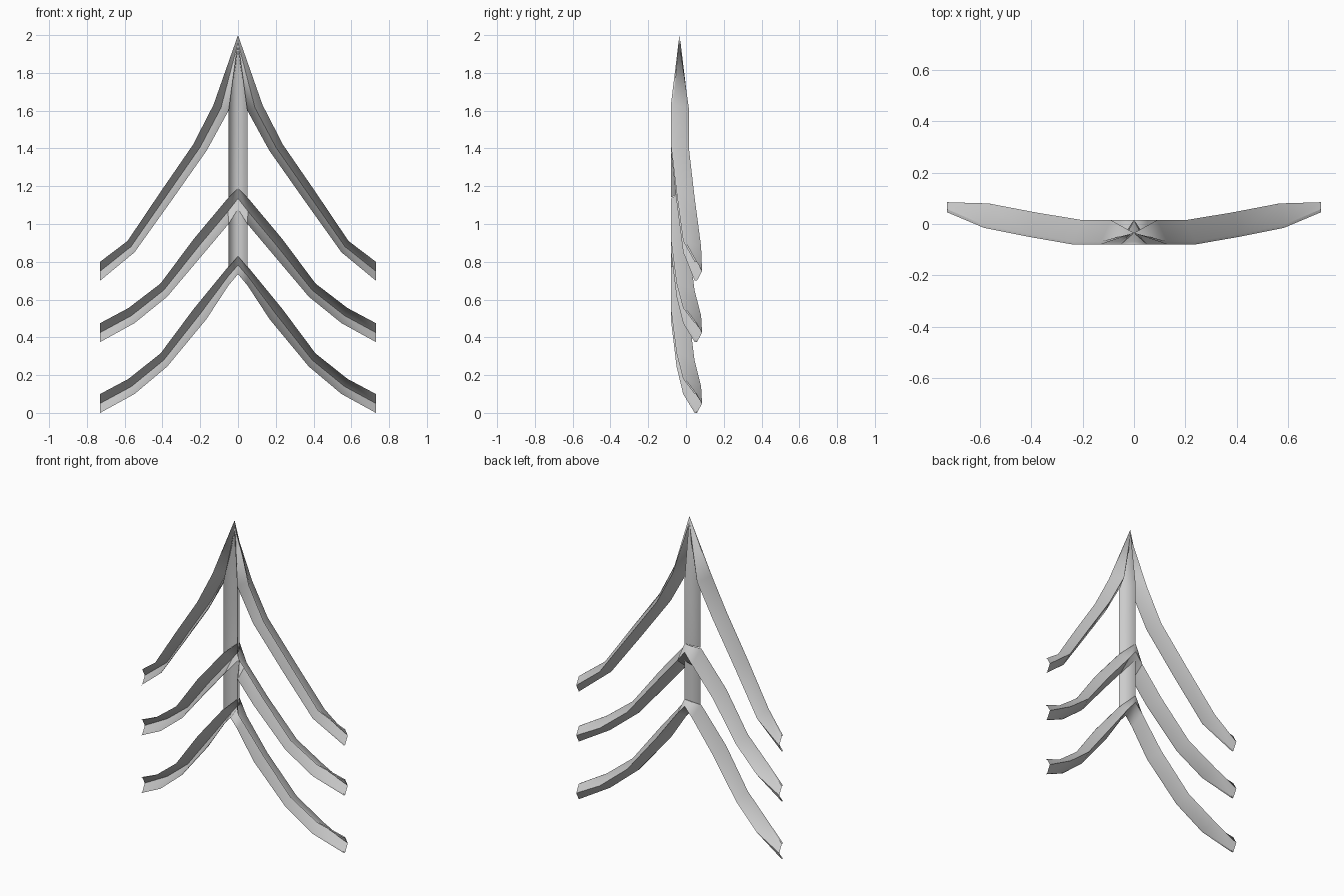
import bpy
import bmesh

cube = bpy.data.objects.get("Cube")
if cube:
    bpy.data.objects.remove(cube, do_unlink=True)

grey = bpy.data.materials.new("light_grey")
grey.use_nodes = True
colour = (0.6, 0.6, 0.6, 1)
grey.diffuse_color = colour
grey.node_tree.nodes["Principled BSDF"].inputs["Base Color"].default_value = colour


def folded_strip(name, rows):
    """Sheet through rows of section points; mirrored in x."""
    bm = bmesh.new()
    grid = [[bm.verts.new(p) for p in row] for row in rows]
    for a, b in zip(grid, grid[1:]):
        for i in range(len(a) - 1):
            bm.faces.new((a[i], a[i + 1], b[i + 1], b[i]))
    bmesh.ops.remove_doubles(bm, verts=bm.verts, dist=0.0005)
    mesh = bpy.data.meshes.new(name)
    bm.to_mesh(mesh)
    bm.free()
    mesh.materials.append(grey)
    obj = bpy.data.objects.new(name, mesh)
    bpy.context.collection.objects.link(obj)
    mirror = obj.modifiers.new("mirror", "MIRROR")
    mirror.use_axis[0] = True
    bpy.context.view_layer.objects.active = obj
    obj.select_set(True)
    bpy.ops.object.shade_smooth_by_angle(angle=0.52)
    obj.select_set(False)


FRONT = [-0.08, -0.08, -0.05, -0.015, 0.046]
BACK = [0.015, 0.015, 0.045, 0.08, 0.085]
LIP = 0.012


def bough(name, upper, lower, start):
    """V-channel open to the front; start holds the y of the innermost section."""
    rows = [[(x, y, z) for (x, z), y in zip(
        (upper[0], upper[0], ((upper[0][0] + lower[0][0]) / 2, (upper[0][1] + lower[0][1]) / 2),
         lower[0], lower[0]),
        start)]]
    for (ux, uz), (lx, lz), f, b in zip(upper[1:], lower[1:], FRONT, BACK):
        rows.append([(ux, f, uz), (ux, f + LIP, uz),
                     ((ux + lx) / 2, b, (uz + lz) / 2),
                     (lx, f + LIP, lz), (lx, f, lz)])
    folded_strip(name, rows)


# Top pair of boughs, drawn up into the pointed tip
bough("top_boughs",
      [(0, 2), (0.13, 1.63), (0.238, 1.42), (0.41, 1.17), (0.585, 0.91), (0.73, 0.8)],
      [(0, 1.92), (0.05, 1.6), (0.165, 1.39), (0.355, 1.12), (0.548, 0.85), (0.73, 0.7)],
      [-0.035] * 5)

# Middle pair, its channel opening into the trunk channel
bough("middle_boughs",
      [(0, 1.19), (0.055, 1.135), (0.235, 0.92), (0.41, 0.685), (0.58, 0.555), (0.73, 0.475)],
      [(0, 1.08), (0.05, 1.0), (0.168, 0.86), (0.375, 0.615), (0.548, 0.475), (0.73, 0.375)],
      [0.015] * 5)

# Bottom pair, closing the foot of the trunk
bough("bottom_boughs",
      [(0, 0.83), (0.055, 0.77), (0.235, 0.55), (0.41, 0.315), (0.58, 0.18), (0.73, 0.1)],
      [(0, 0.735), (0.05, 0.675), (0.168, 0.495), (0.375, 0.245), (0.548, 0.1), (0.73, 0)],
      [0.015, 0.015, 0.015, -0.068, -0.08])


def trunk_row(edge_z, ridge_z):
    return [(0.05, -0.08, edge_z), (0, 0.015, ridge_z)]


# Trunk with a folded section, interrupted where the middle boughs join
folded_strip("lower_trunk", [trunk_row(0.77, 0.83), trunk_row(1.0, 1.08)])
folded_strip("upper_trunk", [trunk_row(1.14, 1.19), trunk_row(1.6, 1.6),
                             [(0.004, -0.04, 1.92), (0, -0.03, 1.97)]])
